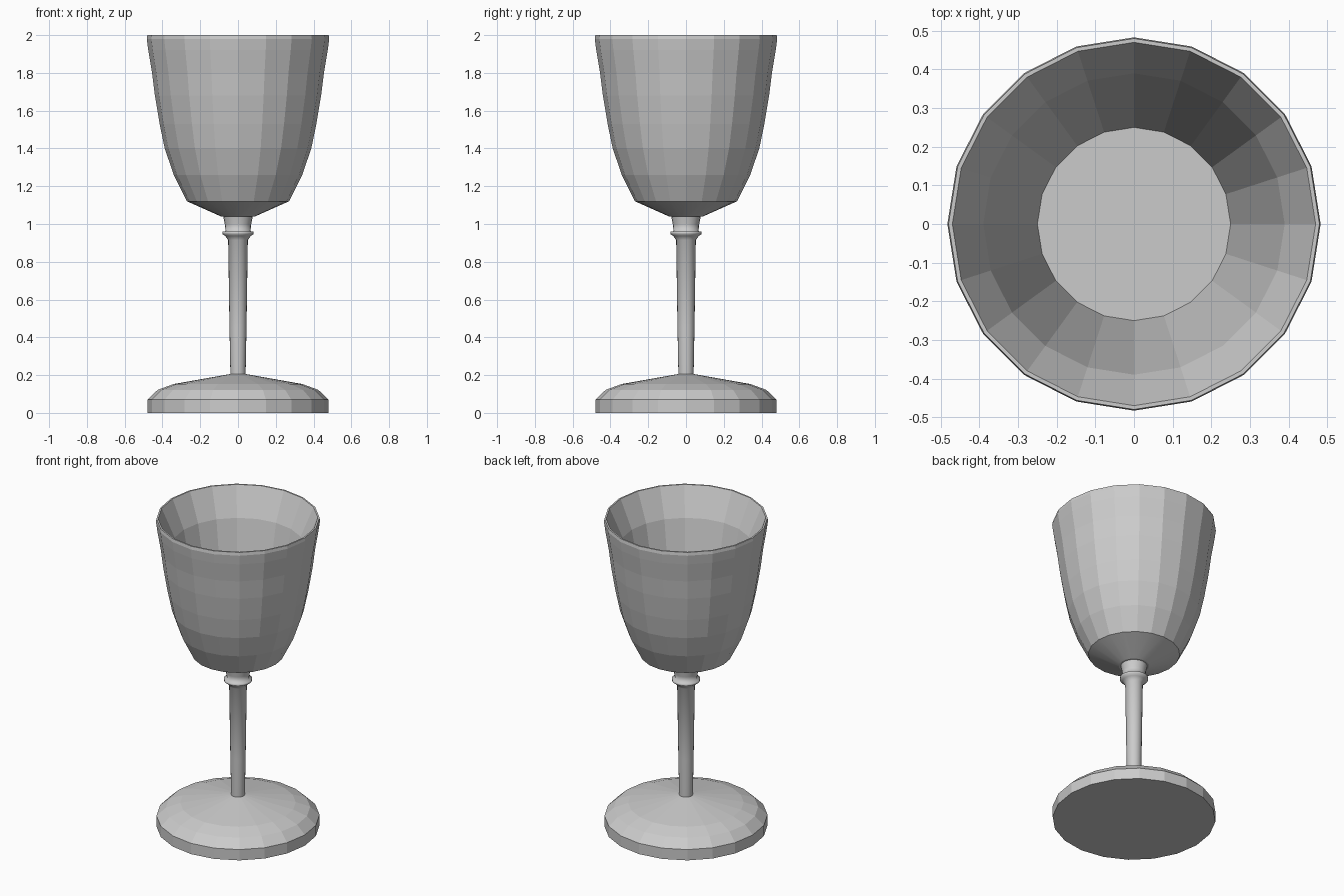
import bpy, bmesh
from math import cos, sin, pi

if "Cube" in bpy.data.objects:
    bpy.data.objects.remove(bpy.data.objects["Cube"])

SIDES = 20


def lathe(name, profile, smooth_below=None):
    """Spin (radius, z) points around z; close both ends with flat caps."""
    bm = bmesh.new()
    rings = [[bm.verts.new((r * cos(2 * pi * i / SIDES), r * sin(2 * pi * i / SIDES), z))
              for i in range(SIDES)] for r, z in profile]
    for a, b in zip(rings, rings[1:]):
        for i in range(SIDES):
            j = (i + 1) % SIDES
            f = bm.faces.new((a[i], a[j], b[j], b[i]))
            f.smooth = smooth_below is not None and max(v.co.z for v in f.verts) < smooth_below
    bm.faces.new(rings[0])
    bm.faces.new(rings[-1])
    bmesh.ops.recalc_face_normals(bm, faces=bm.faces)
    mesh = bpy.data.meshes.new(name)
    bm.to_mesh(mesh)
    bm.free()
    obj = bpy.data.objects.new(name, mesh)
    bpy.context.collection.objects.link(obj)
    return obj


# Foot: low disc with a domed top
lathe("foot", [(0.48, 0), (0.48, 0.07), (0.425, 0.122), (0.34, 0.153), (0.04, 0.206)])

# Stem with a small collar below the bowl
lathe("stem", [(0.04, 0.19), (0.045, 0.45), (0.052, 0.915), (0.068, 0.937), (0.083, 0.947),
               (0.083, 0.96), (0.066, 0.962), (0.07, 1.0), (0.08, 1.05)], 2)

# Bowl: outside from the bottom up, over the rim, and down the inside
lathe("bowl", [(0.09, 1.04), (0.27, 1.12), (0.34, 1.26), (0.388, 1.4), (0.415, 1.53),
               (0.44, 1.68), (0.455, 1.8), (0.475, 1.92), (0.483, 1.98), (0.48, 2.0),
               (0.47, 2.0), (0.39, 1.82), (0.25, 1.14)], 1.15)
